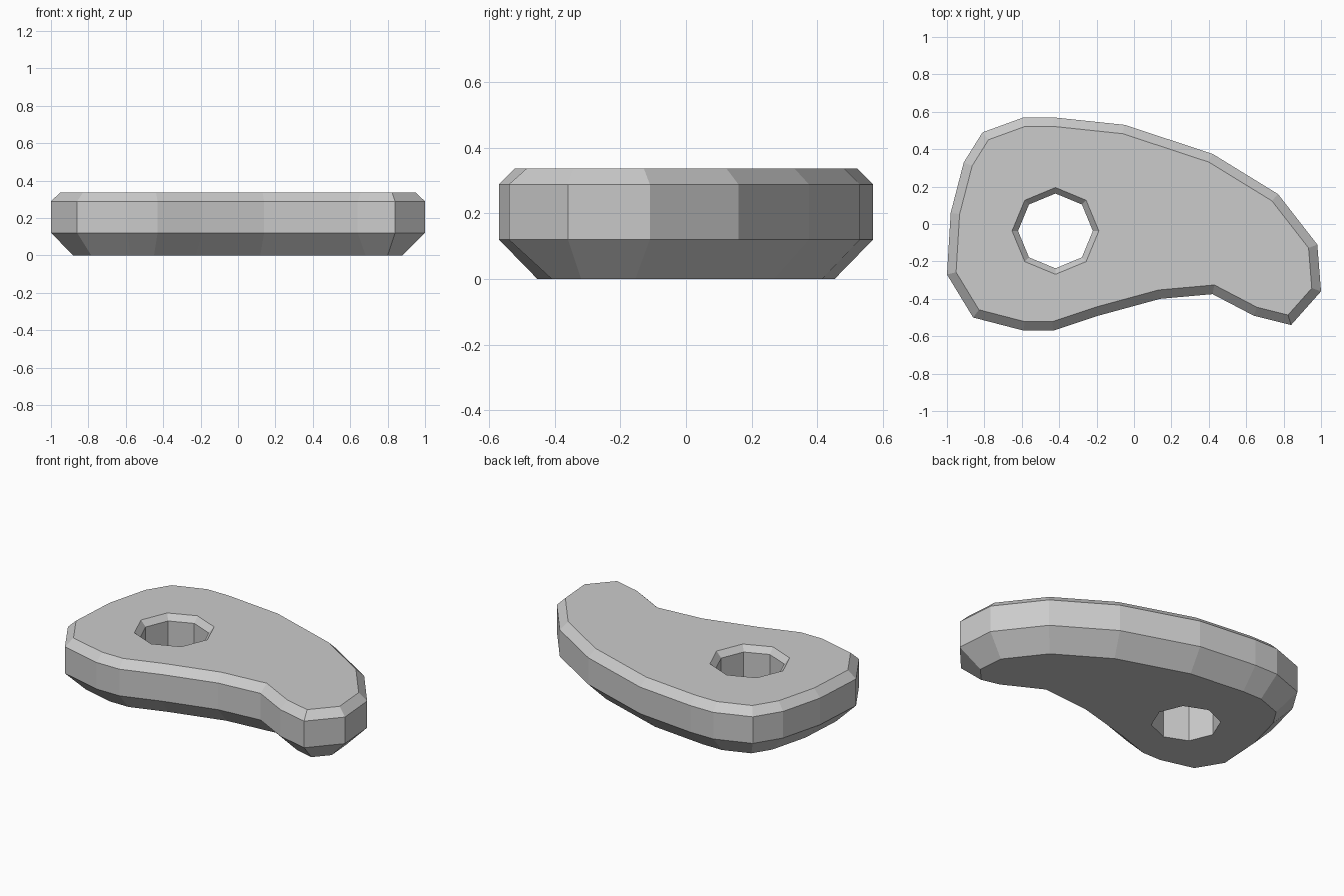
import bpy, bmesh, math
from mathutils import Vector

if "Cube" in bpy.data.objects:
    bpy.data.objects.remove(bpy.data.objects["Cube"])

# widest outline of the plate, clockwise seen from above
OUTLINE = [(-0.59, 0.57), (-0.43, 0.57), (-0.05, 0.53), (0.42, 0.375), (0.77, 0.16),
           (0.98, -0.11), (1.0, -0.36), (0.84, -0.54), (0.64, -0.49), (0.42, -0.375),
           (0.14, -0.40), (-0.19, -0.49), (-0.43, -0.57), (-0.59, -0.57), (-0.86, -0.50),
           (-1.0, -0.27), (-0.98, 0.06), (-0.91, 0.33), (-0.81, 0.49)]


def inset(points, d):
    """Move every edge inward by d and return the mitred corners."""
    pts = [Vector(p) for p in points]
    out = []
    for i, p in enumerate(pts):
        a = (p - pts[i - 1]).normalized()
        b = (pts[(i + 1) % len(pts)] - p).normalized()
        na, nb = Vector((a.y, -a.x)), Vector((b.y, -b.x))
        out.append(p + (na + nb) * d / (1 + na.dot(nb)))
    return out


def octagon(r):
    return [(-0.42 + r * math.sin(i * math.pi / 4), -0.037 + r * math.cos(i * math.pi / 4))
            for i in range(8)]


bm = bmesh.new()


def wall(levels):
    """Stack closed loops, join them with quads, return the end edges."""
    loops = [[bm.verts.new((p[0], p[1], z)) for p in pts] for pts, z in levels]
    n = len(loops[0])
    for lo, hi in zip(loops, loops[1:]):
        for i in range(n):
            j = (i + 1) % n
            bm.faces.new((lo[i], lo[j], hi[j], hi[i]))
    return [[bm.edges.get((l[i], l[(i + 1) % n])) for i in range(n)]
            for l in (loops[0], loops[-1])]


# outer rim: wide lower bevel, straight band, narrow upper bevel
rim = wall([(inset(OUTLINE, 0.117), 0), (OUTLINE, 0.12), (OUTLINE, 0.288),
            (inset(OUTLINE, 0.048), 0.336)])
# eight-sided hole with a countersunk top edge
hole = wall([(octagon(0.2), 0), (octagon(0.2), 0.3), (octagon(0.232), 0.336)])
# flat caps around the hole
for outer, inner in zip(rim, hole):
    bmesh.ops.triangle_fill(bm, edges=outer + inner, use_beauty=True)
bmesh.ops.recalc_face_normals(bm, faces=bm.faces)

mesh = bpy.data.meshes.new("curved_plate")
bm.to_mesh(mesh)
bm.free()
bpy.context.collection.objects.link(bpy.data.objects.new("curved_plate", mesh))
